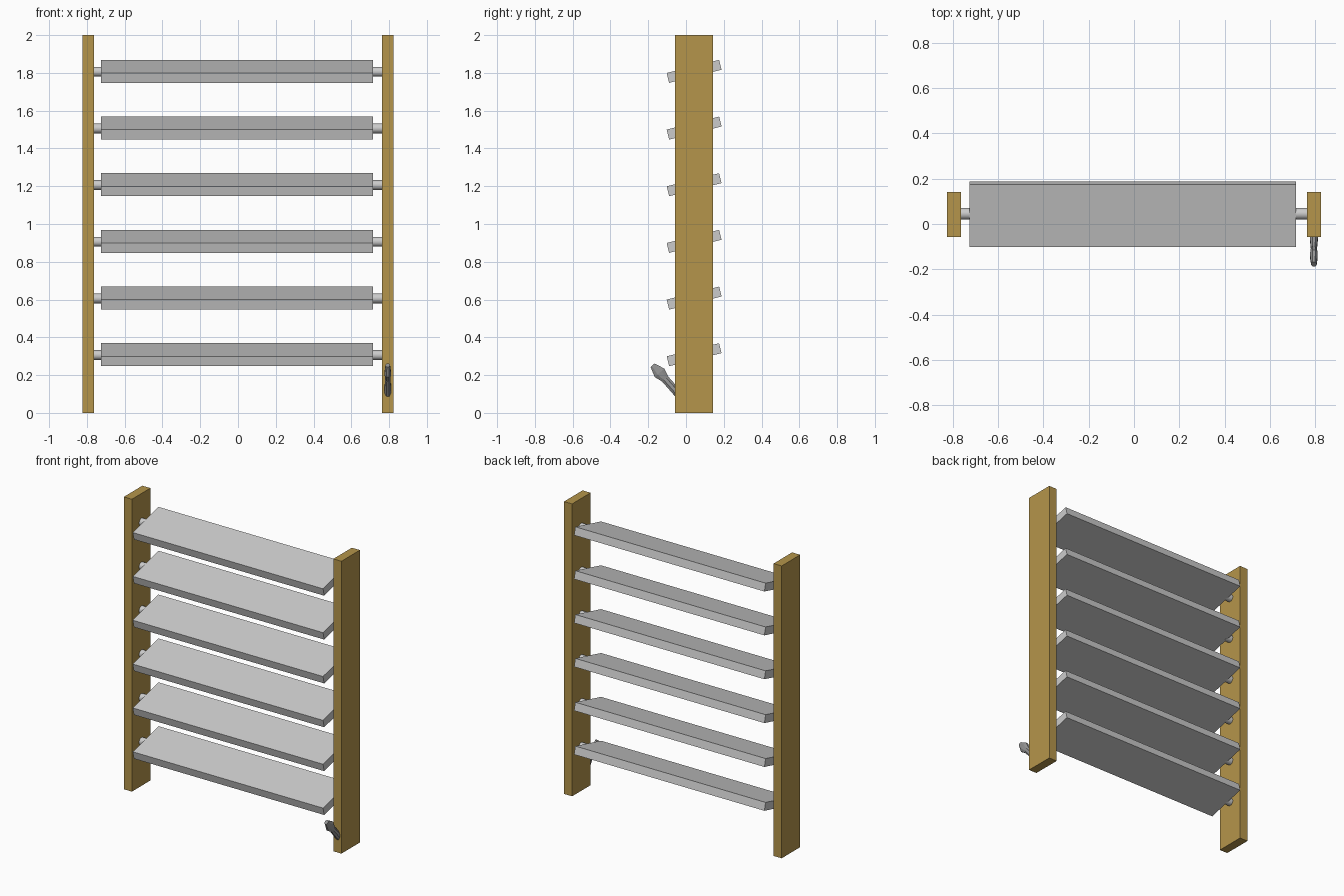
import bpy, bmesh, math
from mathutils import Vector

if "Cube" in bpy.data.objects:
    bpy.data.objects.remove(bpy.data.objects["Cube"])


def make_material(name, rgb):
    m = bpy.data.materials.new(name)
    m.diffuse_color = (*rgb, 1)
    m.use_nodes = True
    m.node_tree.nodes["Principled BSDF"].inputs["Base Color"].default_value = m.diffuse_color
    return m


wood = make_material("wood", (0.46, 0.30, 0.07))
dark = make_material("dark_metal", (0.30, 0.30, 0.30))


def box(name, centre, size, tilt=0.0, mat=None):
    bpy.ops.mesh.primitive_cube_add(size=1, location=centre, rotation=(tilt, 0, 0))
    ob = bpy.context.object
    ob.name = name
    ob.scale = size
    if mat:
        ob.data.materials.append(mat)
    return ob


def pin(name, x, z):
    bpy.ops.mesh.primitive_cylinder_add(vertices=12, radius=0.026, depth=0.06,
                                        location=(x, 0.045, z),
                                        rotation=(0, math.pi / 2, 0))
    ob = bpy.context.object
    ob.name = name
    bpy.ops.object.shade_smooth_by_angle(angle=math.radians(40))


# Side posts
for side, label in ((-1, "left"), (1, "right")):
    box(f"{label}_post", (side * 0.793, 0.042, 1.0), (0.061, 0.20, 2.0), mat=wood)

# Tilted slats with a pivot pin at each end
for i in range(6):
    z = 0.308 + 0.3 * i
    box(f"slat_{i + 1}", (-0.005, 0.043, z), (1.44, 0.286, 0.054), math.radians(14))
    pin(f"left_pin_{i + 1}", -0.744, z - 0.002)
    pin(f"right_pin_{i + 1}", 0.739, z - 0.002)

# Lever handle: octagonal rings (y, z, half thickness, half width) along a slanted axis
rings = [(-0.040, 0.098, 0.021, 0.018), (-0.060, 0.122, 0.021, 0.018),
         (-0.111, 0.180, 0.021, 0.013), (-0.140, 0.212, 0.034, 0.017),
         (-0.177, 0.252, 0.014, 0.012)]
across = Vector((0, 0.75, 0.66))
bm = bmesh.new()
loops = []
for y, z, thick, wide in rings:
    loop = []
    for k in range(8):
        a = math.pi / 8 + k * math.pi / 4
        s = 1 / math.cos(math.pi / 8)
        p = Vector((0.793 + wide * s * math.cos(a), y, z)) + across * thick * s * math.sin(a)
        loop.append(bm.verts.new(p))
    loops.append(loop)
for a, b in zip(loops, loops[1:]):
    for k in range(8):
        n = (k + 1) % 8
        bm.faces.new((a[k], a[n], b[n], b[k]))
bm.faces.new(loops[0])
bm.faces.new(loops[-1])
bmesh.ops.recalc_face_normals(bm, faces=bm.faces)
mesh = bpy.data.meshes.new("lever_handle")
bm.to_mesh(mesh)
bm.free()
mesh.materials.append(dark)
handle = bpy.data.objects.new("lever_handle", mesh)
bpy.context.collection.objects.link(handle)
